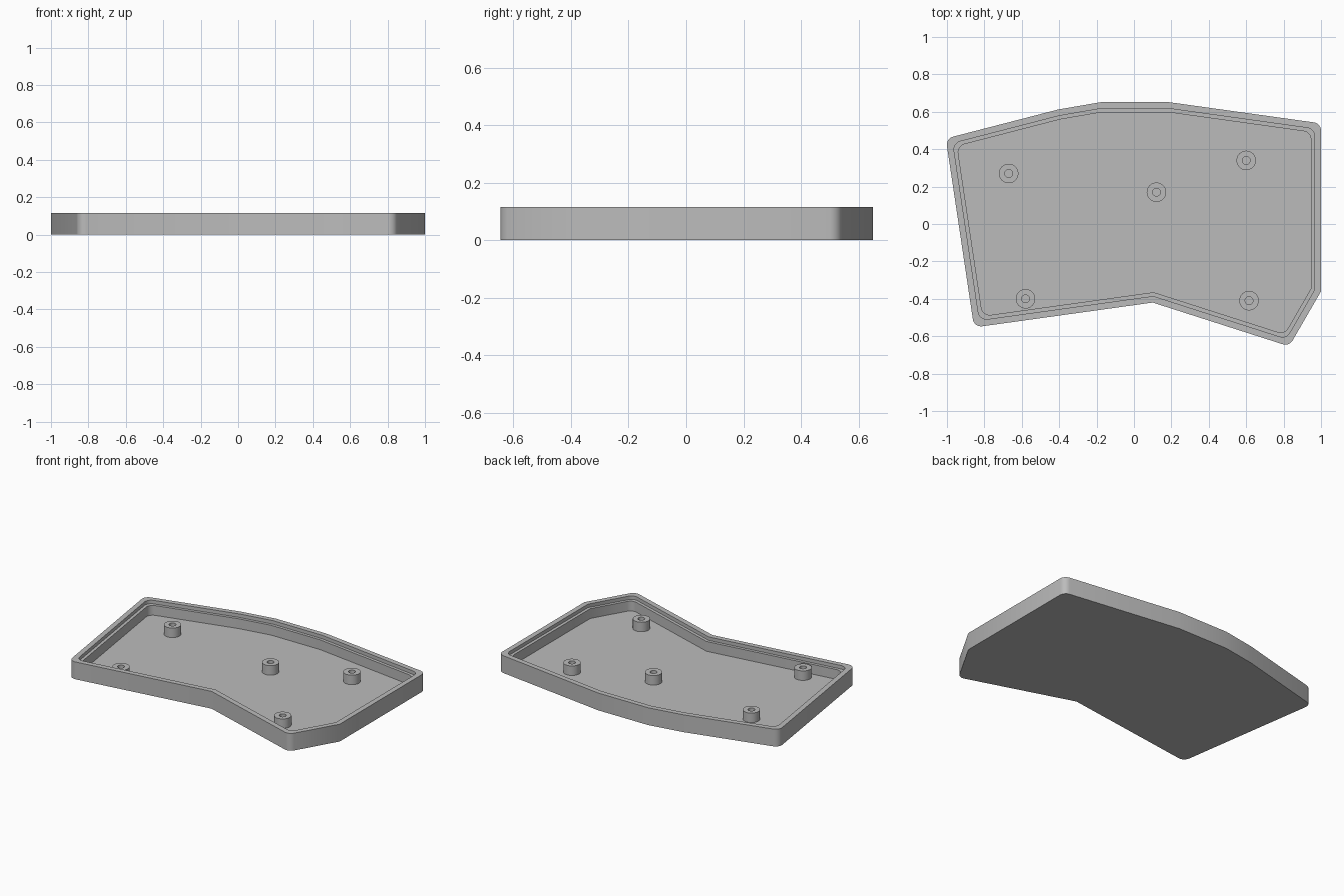
import bpy
import bmesh
from math import radians, cos, sin, pi
from mathutils import Vector

cube = bpy.data.objects.get("Cube")
if cube:
    bpy.data.objects.remove(cube, do_unlink=True)

HEIGHT, LEDGE, FLOOR, POST_TOP = 0.115, 0.092, 0.027, 0.09
RIM, WALL = 0.034, 0.054
CORNER_RADIUS = 0.045

# Outline corners, counter-clockwise; True marks a rounded corner
OUTLINE = [
    (-0.855, -0.553, True), (0.10, -0.42, False), (0.83, -0.654, True),
    (1.0, -0.36, False), (1.0, 0.538, True), (0.19, 0.651, False),
    (-0.18, 0.651, False), (-0.406, 0.612, False), (-1.006, 0.457, True),
]
POSTS = [(-0.67, 0.27), (0.60, 0.34), (0.12, 0.17), (-0.58, -0.40), (0.615, -0.41)]

grey = bpy.data.materials.new("Plain grey")
grey.use_nodes = True
grey.diffuse_color = (0.5, 0.5, 0.5, 1)
grey.node_tree.nodes["Principled BSDF"].inputs["Base Color"].default_value = (0.5, 0.5, 0.5, 1)


def outline_ring(inset, z, steps=8):
    """Outline moved inward by inset, with its marked corners rounded."""
    pts = [Vector(p[:2]) for p in OUTLINE]
    n = len(pts)
    dirs = [(pts[(i + 1) % n] - pts[i]).normalized() for i in range(n)]
    ring = []
    for i, p in enumerate(pts):
        a, b = dirs[i - 1], dirs[i]
        na, nb = Vector((-a.y, a.x)), Vector((-b.y, b.x))
        miter = (na + nb) / (1 + na.dot(nb))
        if not OUTLINE[i][2]:
            ring.append(p + miter * inset)
            continue
        centre = p + miter * (inset + CORNER_RADIUS)
        turn = a.angle(b)
        for k in range(steps + 1):
            t = turn * k / steps
            out = -na * cos(t) + a * sin(t)
            ring.append(centre + out * CORNER_RADIUS)
    return [(v.x, v.y, z) for v in ring]


def circle_ring(radius, z, sides=32):
    return [(radius * cos(2 * pi * i / sides), radius * sin(2 * pi * i / sides), z)
            for i in range(sides)]


def loft(name, rings, cap_start, location=(0, 0, 0)):
    """Join matching rings with quads and close the last one."""
    bm = bmesh.new()
    loops = [[bm.verts.new(co) for co in ring] for ring in rings]
    for low, high in zip(loops, loops[1:]):
        for i in range(len(low)):
            j = (i + 1) % len(low)
            bm.faces.new((low[i], low[j], high[j], high[i]))
    bm.faces.new(loops[-1])
    if cap_start:
        bm.faces.new(loops[0][::-1])
    mesh = bpy.data.meshes.new(name)
    bm.to_mesh(mesh)
    bm.free()
    mesh.materials.append(grey)
    mesh.shade_smooth()
    mesh.set_sharp_from_angle(angle=radians(32))
    obj = bpy.data.objects.new(name, mesh)
    obj.location = location
    bpy.context.collection.objects.link(obj)
    return obj


# Tray: outer wall, rim, stepped ledge and floor
loft("tray", [
    outline_ring(0, 0), outline_ring(0, HEIGHT),
    outline_ring(RIM, HEIGHT), outline_ring(RIM, LEDGE),
    outline_ring(WALL, LEDGE), outline_ring(WALL, FLOOR),
], cap_start=True)

# Hollow screw posts, sunk slightly into the floor
for number, (x, y) in enumerate(POSTS, 1):
    loft(f"screw_post_{number}", [
        circle_ring(0.052, FLOOR - 0.005), circle_ring(0.052, POST_TOP),
        circle_ring(0.021, POST_TOP), circle_ring(0.021, FLOOR + 0.002),
    ], cap_start=True, location=(x, y, 0))
